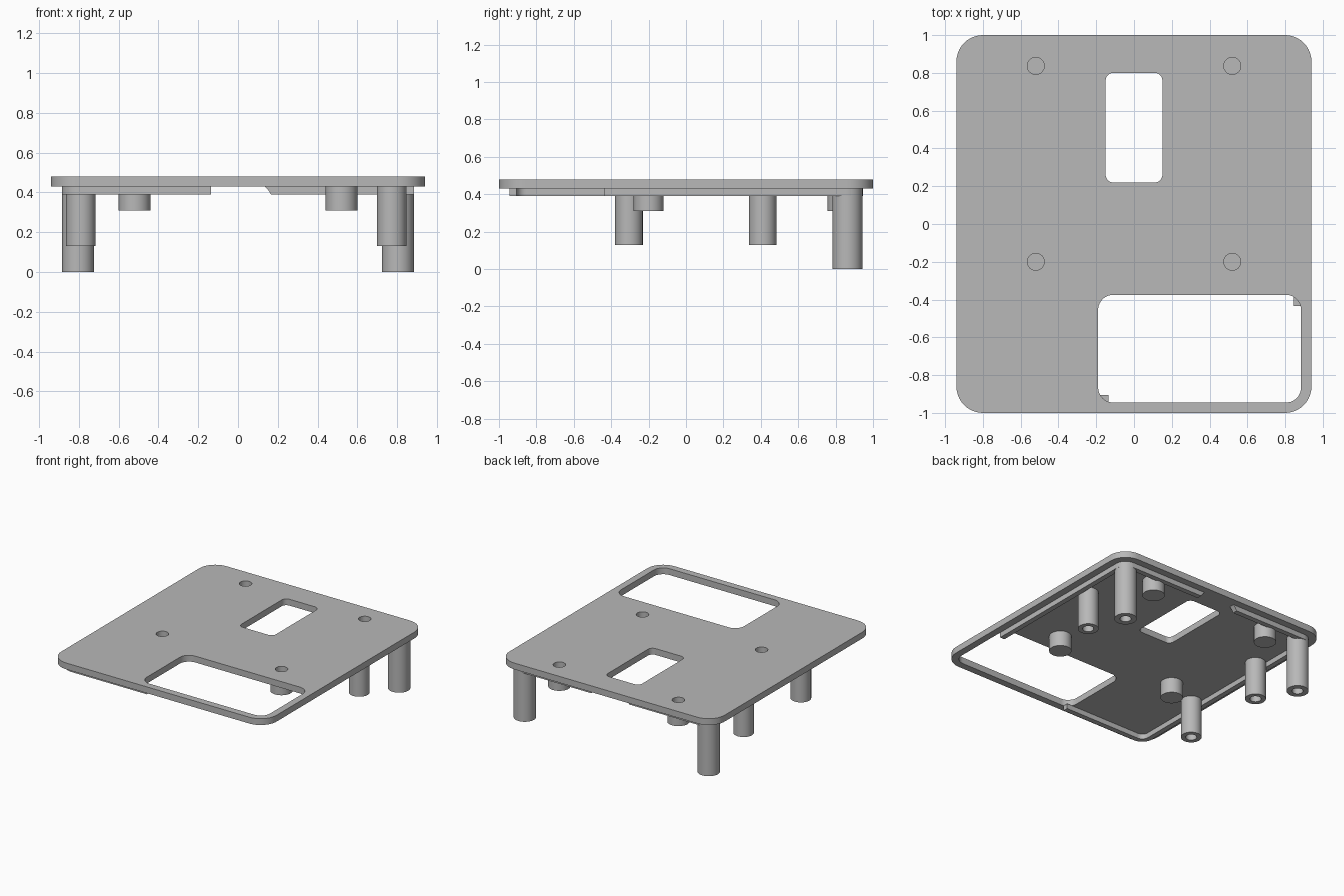
import bpy
import bmesh
from math import sin, cos, pi, radians
from mathutils import Matrix

if "Cube" in bpy.data.objects:
    bpy.data.objects.remove(bpy.data.objects["Cube"])

GREY = (0.48, 0.48, 0.48, 1)
grey = bpy.data.materials.new("plain grey plastic")
grey.use_nodes = True
grey.diffuse_color = GREY
grey.node_tree.nodes["Principled BSDF"].inputs["Base Color"].default_value = GREY

TOP, UNDER, LIP_BOTTOM = 0.48, 0.43, 0.39


def circle(x, y, r, n=48):
    return [(x + r * cos(2 * pi * i / n), y + r * sin(2 * pi * i / n)) for i in range(n)]


def rounded(x0, x1, y0, y1, r, n=10):
    """Outline of a rectangle with rounded corners."""
    centres = [(x1 - r, y1 - r), (x0 + r, y1 - r), (x0 + r, y0 + r), (x1 - r, y0 + r)]
    return [(cx + r * cos((q + i / n) * pi / 2), cy + r * sin((q + i / n) * pi / 2))
            for q, (cx, cy) in enumerate(centres) for i in range(n + 1)]


def prism(name, outline, z0, z1, matrix=None):
    """Extrude a closed outline from z0 to z1."""
    bm = bmesh.new()
    base = bm.faces.new([bm.verts.new((x, y, z0)) for x, y in outline])
    top = bmesh.ops.extrude_face_region(bm, geom=[base])["geom"]
    verts = [v for v in top if isinstance(v, bmesh.types.BMVert)]
    bmesh.ops.translate(bm, verts=verts, vec=(0, 0, z1 - z0))
    if matrix:
        bm.transform(matrix)
    bmesh.ops.recalc_face_normals(bm, faces=bm.faces)
    mesh = bpy.data.meshes.new(name)
    bm.to_mesh(mesh)
    bm.free()
    mesh.materials.append(grey)
    obj = bpy.data.objects.new(name, mesh)
    bpy.context.collection.objects.link(obj)
    return obj


def finish(obj, cutters=()):
    """Subtract the cutters, discard them, and smooth the round walls."""
    bpy.ops.object.select_all(action="DESELECT")
    bpy.context.view_layer.objects.active = obj
    obj.select_set(True)
    for cutter in cutters:
        cutter.hide_render = True
        mod = obj.modifiers.new("cut", "BOOLEAN")
        mod.operation, mod.solver, mod.object = "DIFFERENCE", "EXACT", cutter
        bpy.ops.object.modifier_apply(modifier=mod.name)
        bpy.data.objects.remove(cutter)
    bpy.ops.object.shade_smooth_by_angle(angle=radians(30))


# Bosses under the plate, each with a blind hole opening on the top face
boss_spots = [(sx * 0.52, y) for sx in (-1, 1) for y in (-0.2, 0.837)]


def boss_hole(x, y):
    return prism("hole_cutter", circle(x, y, 0.045), 0.35, 0.6)


for i, (x, y) in enumerate(boss_spots):
    boss = prism(f"boss_{i + 1}", circle(x, y, 0.08), 0.31, UNDER)
    finish(boss, [boss_hole(x, y)])

# Top plate with two windows
plate = prism("top_plate", rounded(-0.94, 0.94, -1, 1, 0.14), UNDER, TOP)
finish(plate, [
    prism("large_window_cutter", rounded(-0.19, 0.885, -0.945, -0.375, 0.08), 0.3, 0.6),
    prism("small_window_cutter", rounded(-0.15, 0.15, 0.22, 0.8, 0.04), 0.3, 0.6),
] + [boss_hole(x, y) for x, y in boss_spots])

# Locating lip, broken by two flared notches and by the large window
notch = [(0.135, 0.5), (0.135, UNDER), (0.153, 0.41), (0.165, LIP_BOTTOM), (0.165, 0.3)]
notch += [(-x, z) for x, z in reversed(notch)]
upright = Matrix.Rotation(pi / 2, 4, "X")
back = Matrix.Translation((0, 0.93, 0)) @ upright
side = Matrix.Translation((-0.88, -0.638, 0)) @ Matrix.Rotation(pi / 2, 4, "Z") @ upright
lip = prism("locating_lip", rounded(-0.885, 0.885, -0.945, 0.945, 0.09), LIP_BOTTOM, UNDER)
finish(lip, [
    prism("inner_cutter", rounded(-0.845, 0.845, -0.905, 0.905, 0.05), 0.3, 0.6),
    prism("back_notch_cutter", notch, -0.1, 0.1, back),
    prism("side_notch_cutter", notch, -0.1, 0.1, side),
    prism("window_gap_cutter", [(-0.135, -1.1), (1.1, -1.1), (1.1, -0.435), (-0.135, -0.435)], 0.3, 0.6),
])

# Hollow screw posts: name, x, y, radius, bottom height
posts = [
    ("left_long_post", 0.803, 0.863, 0.08, 0),
    ("right_long_post", -0.803, 0.863, 0.08, 0),
    ("left_short_post", 0.772, 0.41, 0.074, 0.13),
    ("right_short_post", -0.79, 0.41, 0.074, 0.13),
    ("right_front_short_post", -0.79, -0.305, 0.074, 0.13),
]
for name, x, y, r, z in posts:
    post = prism(name, circle(x, y, r), z, UNDER)
    finish(post, [prism("bore_cutter", circle(x, y, 0.04), z - 0.1, 0.4)])
